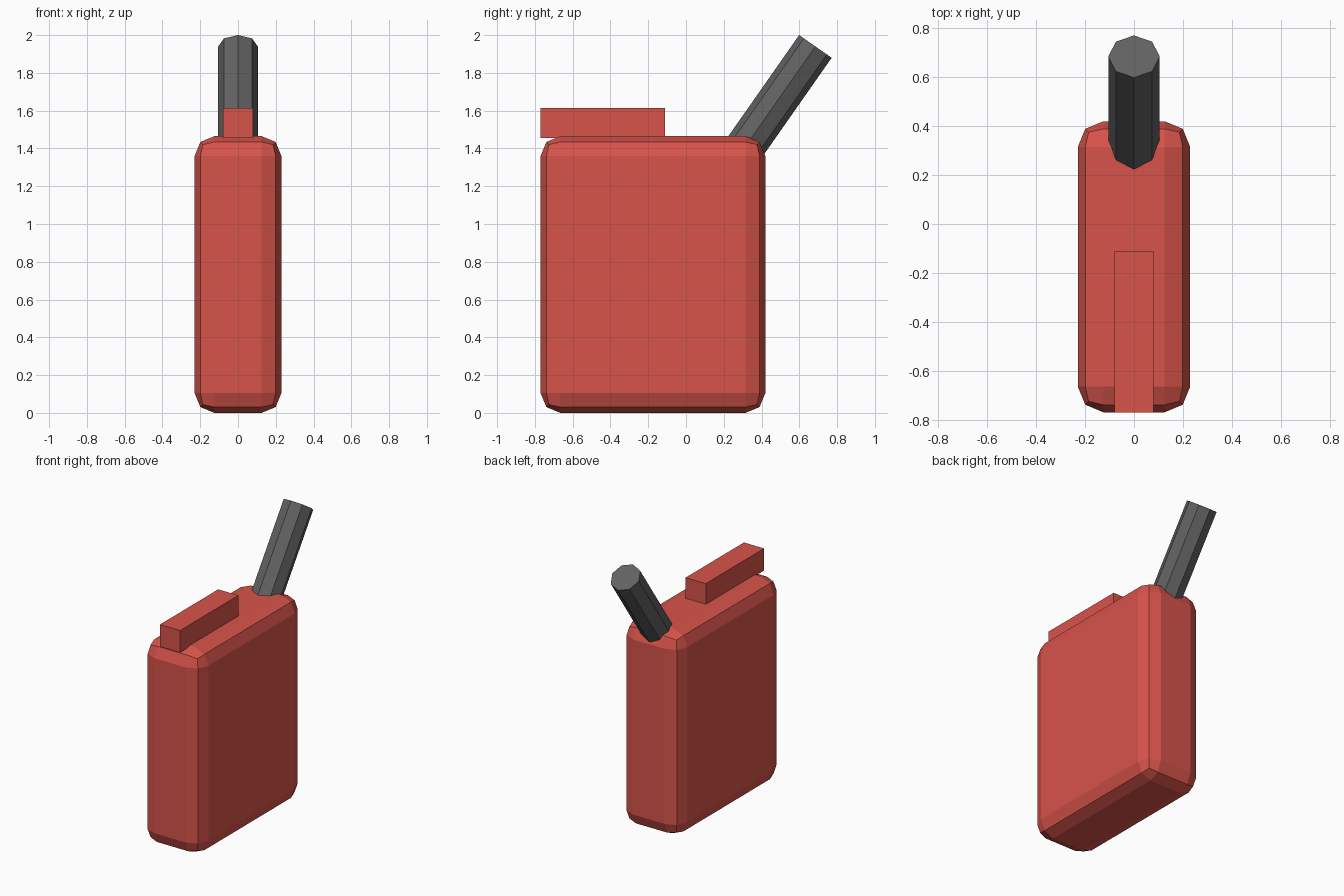
import bpy, bmesh, math
from mathutils import Matrix, Vector

if "Cube" in bpy.data.objects:
    bpy.data.objects.remove(bpy.data.objects["Cube"])


def material(name, rgb):
    m = bpy.data.materials.new(name)
    m.diffuse_color = (*rgb, 1)
    m.use_nodes = True
    m.node_tree.nodes["Principled BSDF"].inputs["Base Color"].default_value = m.diffuse_color
    return m


red = material("red_paint", (0.68, 0.087, 0.069))
grey = material("dark_grey", (0.122, 0.122, 0.122))


def finish(name, bm, mat):
    mesh = bpy.data.meshes.new(name)
    bm.to_mesh(mesh)
    bm.free()
    mesh.materials.append(mat)
    obj = bpy.data.objects.new(name, mesh)
    bpy.context.collection.objects.link(obj)
    return obj


def box(name, lo, hi, mat, bevel=0):
    lo, hi = Vector(lo), Vector(hi)
    bm = bmesh.new()
    bmesh.ops.create_cube(bm, size=1, matrix=Matrix.Translation((lo + hi) / 2)
                          @ Matrix.Diagonal((*(hi - lo), 1)))
    if bevel:
        bmesh.ops.bevel(bm, geom=bm.edges[:], offset=bevel, segments=2,
                        profile=0.5, affect='EDGES')
    return finish(name, bm, mat)


# Can body with rounded edges, and the bar handle on top
box("can_body", (-0.23, -0.77, 0), (0.23, 0.42, 1.465), red, bevel=0.105)
box("handle", (-0.08, -0.77, 1.455), (0.08, -0.11, 1.613), red)

# Eight-sided spout leaning back, sunk into the body
length, tilt = 0.75, math.radians(-35)
bm = bmesh.new()
bmesh.ops.create_cone(
    bm, cap_ends=True, segments=8, radius1=0.105, radius2=0.105, depth=length,
    matrix=Matrix.Translation((0, 0.685, 1.94)) @ Matrix.Rotation(tilt, 4, 'X')
    @ Matrix.Translation((0, 0, -length / 2)))
finish("spout", bm, grey)
